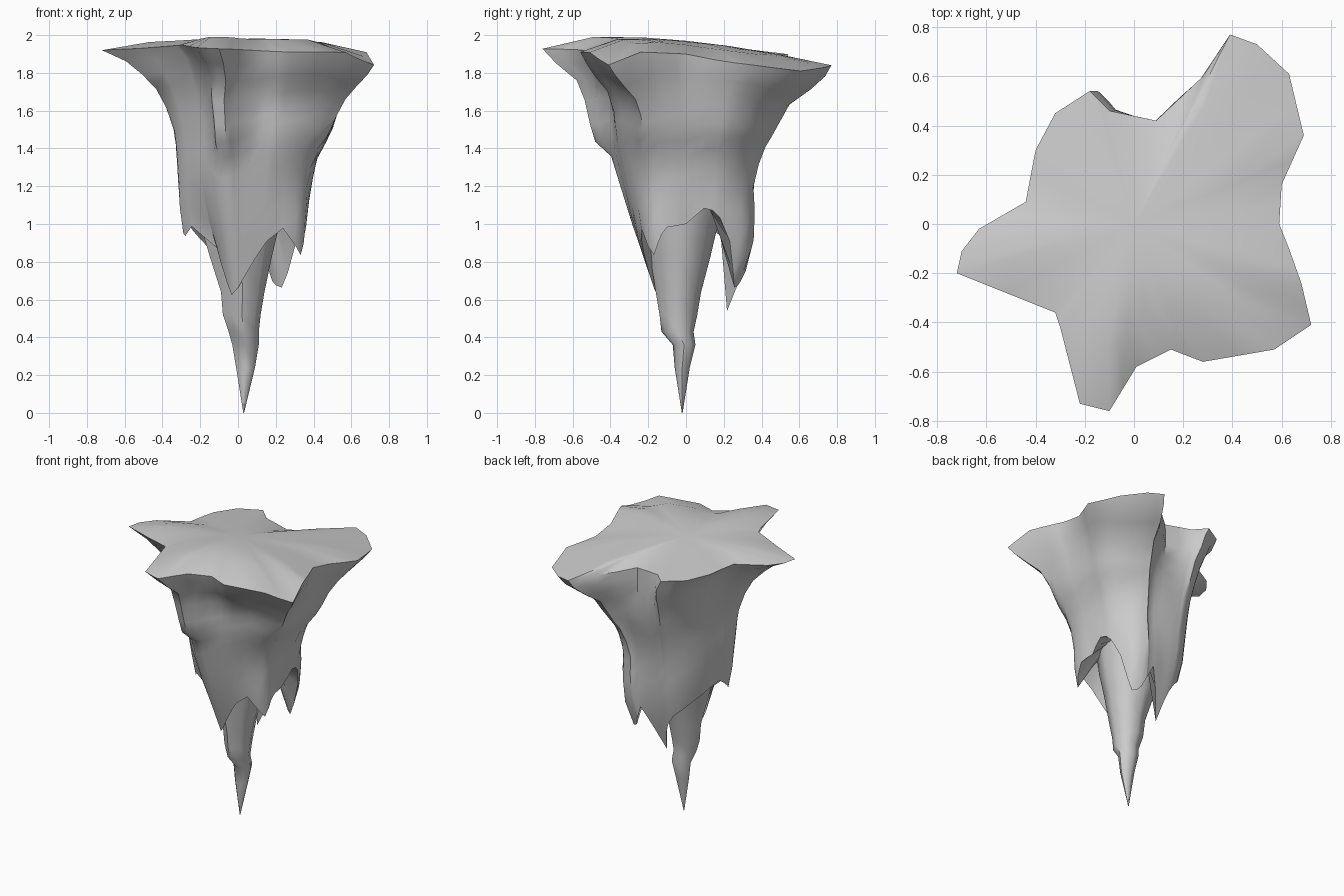
import bpy, bmesh, math

if "Cube" in bpy.data.objects:
    bpy.data.objects.remove(bpy.data.objects["Cube"])

# Plateau outline seen from above, counter-clockwise
OUTLINE = [(.39, .77), (.50, .73), (.63, .61), (.69, .36), (.60, .16), (.59, 0), (.63, -.10),
           (.68, -.24), (.72, -.41), (.57, -.51), (.28, -.56), (.15, -.51), (.01, -.58),
           (-.10, -.76), (-.22, -.73), (-.30, -.42), (-.32, -.36), (-.72, -.20), (-.70, -.11),
           (-.63, -.02), (-.44, .09), (-.40, .30), (-.32, .45), (-.18, .54), (-.10, .46),
           (.09, .42), (.28, .60)]
# Shell extents: z -> (xmin, xmax, ymin, ymax, how much of the star outline remains)
SHELL = [(.50, (-.07, .24, -.11, .20, .0)), (.60, (-.11, .28, -.15, .25, .05)),
         (.83, (-.23, .32, -.23, .33, .1)), (1.0, (-.29, .36, -.29, .37, .15)),
         (1.2, (-.32, .40, -.35, .39, .2)), (1.36, (-.33, .44, -.40, .43, .25)),
         (1.48, (-.34, .52, -.44, .49, .35)), (1.68, (-.41, .59, -.48, .58, .5)),
         (1.76, (-.48, .63, -.59, .67, .7)), (1.85, (-.57, .69, -.70, .74, .9)),
         (1.92, (-.72, .72, -.76, .77, 1))]
# Central spike extents
CORE = [(1.25, (-.22, .26, -.24, .26)), (1.0, (-.20, .22, -.22, .17)), (.83, (-.15, .18, -.19, .13)),
        (.64, (-.09, .14, -.16, .08)), (.52, (-.08, .12, -.14, .06)), (.43, (-.05, .11, -.13, .04)),
        (.36, (-.03, .11, -.07, .05)), (.24, (-.01, .09, -.06, .02)), (0, (.028, .032, -.022, -.018))]
# Height of the rim and of the ragged lower edge, by compass angle in degrees
RIM = [(0, 1.90), (28, 1.84), (44, 1.81), (63, 1.84), (78, 1.88), (110, 1.90), (150, 1.92),
       (196, 1.92), (234, 1.95), (258, 1.93), (297, 1.91), (318, 1.91), (330, 1.84),
       (340, 1.91), (360, 1.90)]
EDGE = [(0, 1.0), (18, 1.1), (32, 1.0), (48, .66), (58, .68), (70, .85), (90, .53), (112, .8),
        (150, .95), (175, 1.03), (197, .93), (215, 1.02), (235, .8), (252, .62), (270, .66),
        (306, 1.0), (324, .83), (338, .98), (360, 1.0)]
# Radial swell below z = 1.2, by angle: teeth stand proud, the front left is pinched
SWELL = [(0, 0), (30, .1), (50, .22), (65, .15), (85, 0), (180, 0), (192, .12), (206, .05),
         (225, -.35), (245, -.1), (265, 0), (300, .05), (322, .28), (335, .15), (360, 0)]


def lookup(table, k):
    """Linear interpolation in a sorted table of numbers or tuples."""
    k = min(max(k, table[0][0]), table[-1][0])
    for (a, va), (b, vb) in zip(table, table[1:]):
        if a <= k <= b:
            t = (k - a) / (b - a)
            if isinstance(va, tuple):
                return [p + (q - p) * t for p, q in zip(va, vb)]
            return va + (vb - va) * t


def bridge(bm, a, b):
    n = len(a)
    for i in range(n):
        j = (i + 1) % n
        bm.faces.new((a[i], a[j], b[j], b[i]))


def finish(bm, name, angle):
    bmesh.ops.recalc_face_normals(bm, faces=bm.faces)
    me = bpy.data.meshes.new(name)
    bm.to_mesh(me)
    bm.free()
    ob = bpy.data.objects.new(name, me)
    bpy.context.collection.objects.link(ob)
    bpy.ops.object.select_all(action='DESELECT')
    ob.select_set(True)
    bpy.context.view_layer.objects.active = ob
    bpy.ops.object.shade_smooth_by_angle(angle=math.radians(angle))


def shell_point(px, py, a, z):
    """Outline point drawn in to the shell's extents at height z."""
    deg = math.degrees(a)
    x0, x1, y0, y1, w = lookup(SHELL, z)
    rx, ry = (x1 if px > 0 else -x0), (y1 if py > 0 else -y0)
    x = px * rx / .72 * w + math.cos(a) * rx * (1 - w)
    y = py * ry / .765 * w + math.sin(a) * ry * (1 - w)
    if 246 < deg < 273 and 1.4 < z < 1.74:    # overhanging nose in front
        x, y = x - .02, y * 1.14
    s = 1 + lookup(SWELL, deg) * min(1, max(0, (1.2 - z) / .35))
    k = min(s, 1.0 * math.hypot(px, py) / math.hypot(x, y))  # stay under the plateau
    return x * k, y * k


# Outline with midpoints so the teeth below have enough columns
points = []
for (x, y), (u, v) in zip(OUTLINE, OUTLINE[1:] + OUTLINE[:1]):
    points += [(x, y), ((x + u) / 2, (y + v) / 2)]
angles = [math.atan2(y, x) % math.tau for x, y in points]
rims = [lookup(RIM, math.degrees(a)) for a in angles]
edges = [lookup(EDGE, math.degrees(a)) for a in angles]

# Rock shell: plateau rim tapering down to a ragged edge of hanging teeth
bm = bmesh.new()
rings = [[bm.verts.new((x, y, z)) for (x, y), z in zip(points, rims)]]
for t in (.06, .13, .21, .31, .38, .44, .52, .62, .73, .86, 1):
    ring = []
    for (px, py), a, rim, low in zip(points, angles, rims, edges):
        z = 1.92 - (1.92 - low) * t
        x, y = shell_point(px, py, a, z)
        ring.append(bm.verts.new((x, y, z - (1.92 - rim) * max(0, (z - 1.4) / .52))))
    rings.append(ring)
# Inner side of the teeth, running back up to the core
rings.append([bm.verts.new((.03 + .17 * math.cos(a), .17 * math.sin(a), 1.15)) for a in angles])
for a, b in zip(rings, rings[1:]):
    bridge(bm, a, b)
# Gently domed plateau, highest towards the front
outer = rings[0]
for s, k in ((.65, .75), (.3, 1)):
    inner = []
    for (px, py), rim in zip(points, rims):
        top = min(2.01, 1.965 - .1 * py * s)
        inner.append(bm.verts.new((px * s, py * s, rim + (top - rim) * k)))
    bridge(bm, outer, inner)
    outer = inner
mid = bm.verts.new((0, 0, 1.97))
for i in range(len(outer)):
    bm.faces.new((outer[i], outer[(i + 1) % len(outer)], mid))
finish(bm, "rock_shell", 45)

# Central spike reaching the lowest point
bm = bmesh.new()
rings = []
for z, (x0, x1, y0, y1) in CORE:
    ring = []
    for i in range(8):
        c, s = math.cos(i * math.tau / 8), math.sin(i * math.tau / 8)
        k = .82 if i == 5 else 1    # flattened front left corner
        ring.append(bm.verts.new(((x0 + x1) / 2 + (x1 - x0) / 2 * c * k,
                                  (y0 + y1) / 2 + (y1 - y0) / 2 * s * k, z)))
    rings.append(ring)
for a, b in zip(rings, rings[1:]):
    bridge(bm, a, b)
bm.faces.new(rings[0])
bm.faces.new(rings[-1])
finish(bm, "central_spike", 50)
